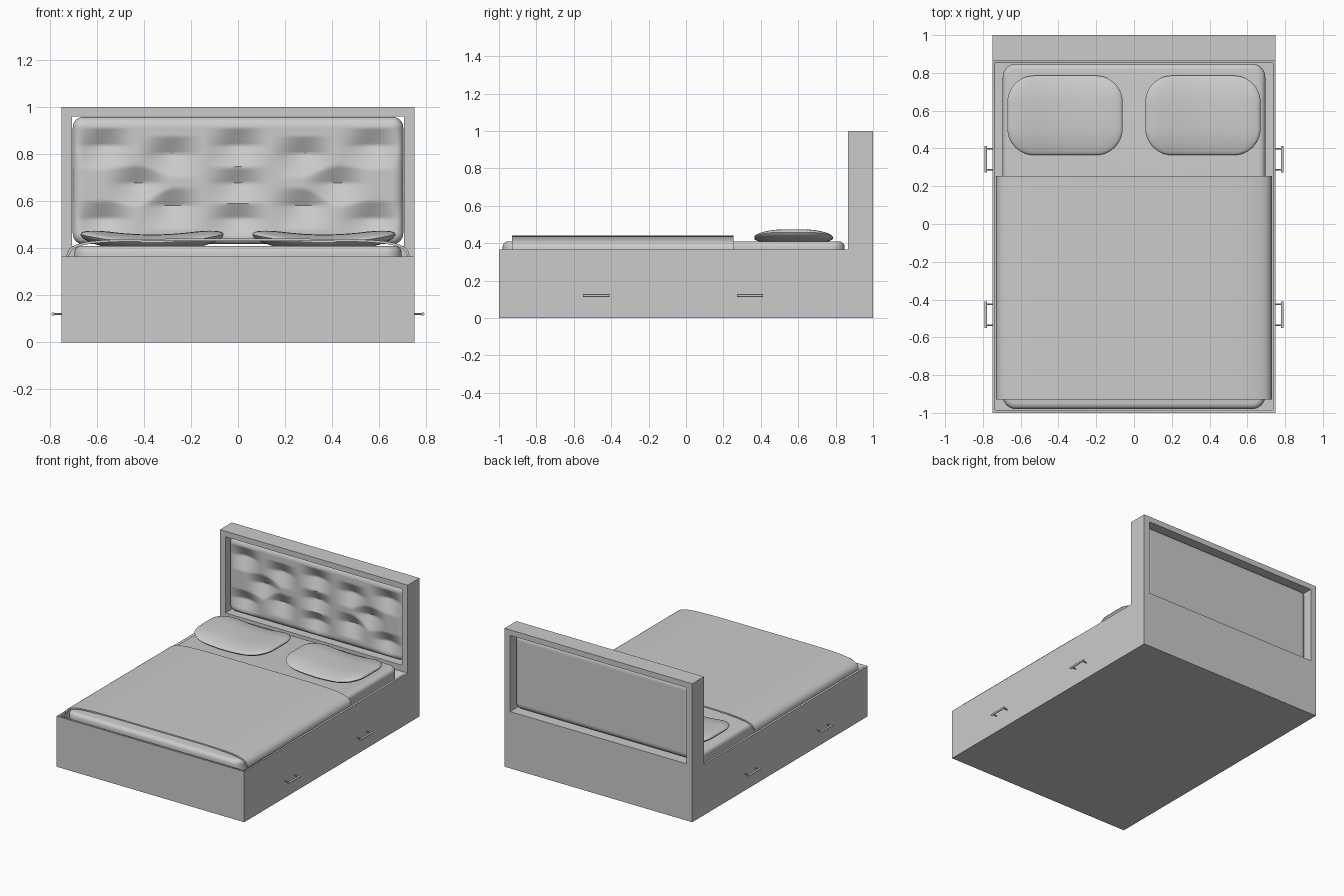
import bpy, bmesh
from math import sin, cos, pi, hypot, sqrt, radians
from mathutils import Vector

if "Cube" in bpy.data.objects:
    bpy.data.objects.remove(bpy.data.objects["Cube"], do_unlink=True)

grey = bpy.data.materials.new("plain_grey")
grey.use_nodes = True
COLOUR = (0.6, 0.6, 0.6, 1)
grey.diffuse_color = COLOUR
grey.node_tree.nodes["Principled BSDF"].inputs["Base Color"].default_value = COLOUR


def finish(name, bm, loc=(0, 0, 0), rot=(0, 0, 0)):
    """Turn a bmesh into a smooth-shaded grey object."""
    bmesh.ops.recalc_face_normals(bm, faces=bm.faces)
    mesh = bpy.data.meshes.new(name)
    bm.to_mesh(mesh)
    bm.free()
    mesh.materials.append(grey)
    ob = bpy.data.objects.new(name, mesh)
    bpy.context.collection.objects.link(ob)
    ob.location, ob.rotation_euler = loc, rot
    bpy.ops.object.select_all(action='DESELECT')
    ob.select_set(True)
    bpy.context.view_layer.objects.active = ob
    bpy.ops.object.shade_smooth_by_angle(angle=radians(35))
    return ob


def box(lo, hi):
    bm = bmesh.new()
    bmesh.ops.create_cube(bm, size=1)
    lo, hi = Vector(lo), Vector(hi)
    for v in bm.verts:
        v.co = (lo + hi) / 2 + v.co * (hi - lo)
    return bm


def extrude(points, axis, length):
    """Extrude a closed outline along an axis."""
    bm = bmesh.new()
    face = bm.faces.new([bm.verts.new(p) for p in points])
    new = bmesh.ops.extrude_face_region(bm, geom=[face])["geom"]
    move = Vector(axis) * length
    bmesh.ops.translate(bm, vec=move, verts=[g for g in new if isinstance(g, bmesh.types.BMVert)])
    return bm


def cut(ob, bm):
    """Subtract a box from an object and throw the cutter away."""
    cutter = finish("cutter", bm)
    cutter.hide_render = True
    mod = ob.modifiers.new("cut", 'BOOLEAN')
    mod.operation, mod.object, mod.solver = 'DIFFERENCE', cutter, 'EXACT'
    bpy.context.view_layer.objects.active = ob
    bpy.ops.object.modifier_apply(modifier=mod.name)
    bpy.data.objects.remove(cutter, do_unlink=True)


def cushion(name, half, radius, steps, top, bottom, loc, rot=(0, 0, 0)):
    """Two height fields over a rounded rectangle, joined at the rim."""
    bm = bmesh.new()
    spread = lambda i, n: 0.5 * ((2 * i / n - 1) + sin(pi / 2 * (2 * i / n - 1)))
    for height in (top, bottom):
        grid = []
        for j in range(steps[1] + 1):
            row = []
            for i in range(steps[0] + 1):
                p = [spread(i, steps[0]) * half[0], spread(j, steps[1]) * half[1]]
                core = [max(-h + radius, min(h - radius, c)) for c, h in zip(p, half)]
                d = [c - k for c, k in zip(p, core)]
                reach = max(abs(d[0]), abs(d[1]))
                scale = reach / hypot(*d) if reach else 0
                x, y = core[0] + d[0] * scale, core[1] + d[1] * scale
                puff = sqrt(max(0, 1 - (reach / radius) ** 2))
                if i in (0, steps[0]) or j in (0, steps[1]):
                    puff = 0
                row.append(bm.verts.new((x, y, height(x, y, puff))))
            grid.append(row)
        for a, b in zip(grid, grid[1:]):
            for i in range(steps[0]):
                bm.faces.new((a[i], a[i + 1], b[i + 1], b[i]))
    bmesh.ops.remove_doubles(bm, verts=bm.verts, dist=1e-5)
    return finish(name, bm, loc, rot)


# Box base and headboard frame in one side profile, then hollowed
profile = [(-1, 0), (1, 0), (1, 1), (0.865, 1), (0.865, 0.365), (-1, 0.365)]
frame = finish("bed_frame", extrude([(-0.75, y, z) for y, z in profile], (1, 0, 0), 1.5))
cut(frame, box((-0.735, -0.985, 0.2), (0.735, 0.852, 0.5)))
cut(frame, box((-0.705, 0.8, 0.41), (0.705, 1.1, 0.96)))

# Mattress with rounded corners and soft top edges
bm = box((-0.695, -0.98, 0.2), (0.695, 0.848, 0.41))
upright = [e for e in bm.edges if abs(e.verts[0].co.z - e.verts[1].co.z) > 0.1]
bmesh.ops.bevel(bm, geom=upright, offset=0.07, segments=8, profile=0.5, affect='EDGES')
rim = [e for e in bm.edges if all(v.co.z > 0.4 for v in e.verts)]
bmesh.ops.bevel(bm, geom=rim, offset=0.03, segments=5, profile=0.5, affect='EDGES')
finish("mattress", bm)


# Blanket arched over the mattress and tucked in at the sides
def arch(width, height, n=48):
    pts = []
    for i in range(n + 1):
        c, s = cos(pi * i / n), sin(pi * i / n)
        x = abs(c) ** (1 / 3) * width * (1 if c > 0 else -1)
        pts.append((x, -0.93, 0.3 + height * max(s, 0) ** (1 / 3)))
    return pts


outline = arch(0.73, 0.14) + arch(0.72, 0.13)[::-1]
finish("blanket", extrude(outline, (0, 1, 0), 1.183))

# Pillows, sagging in the middle
for side, label in ((1, "left"), (-1, "right")):
    def pillow_side(sign):
        def height(x, y, puff):
            belly = 1 - 0.3 * (y / 0.21) ** 2
            return 0.034 * (x / 0.305) ** 2 + sign * 0.034 * puff * belly
        return height
    cushion("pillow_" + label, (0.305, 0.21), 0.14, (48, 40),
            pillow_side(1), pillow_side(-1), (side * 0.365, 0.575, 0.424))

# Tufted headboard pad: rows of dents with a crease along the lower edge
rows = [(0.835, (-0.57, 0, 0.57)), (0.8, (-0.28, 0.28)), (0.675, (-0.42, 0, 0.42)),
        (0.58, (-0.28, 0.28)), (0.525, (-0.57, 0, 0.57))]
PAD_Z = 0.687


def tufted(x, y, puff):
    dent = 0
    for z, columns in rows:
        dz = y + PAD_Z - z
        fall = max(0, 1 - (dz / 0.075 if dz > 0 else -dz / 0.1))
        for cx in columns:
            across = max(0, 1 - abs(x - cx) / 0.15)
            dent = max(dent, fall * across * across * (3 - 2 * across))
    return puff * (0.038 - 0.04 * dent)


cushion("headboard_pad", (0.702, 0.27), 0.045, (130, 70), tufted,
        lambda x, y, puff: -0.035 * puff, (0, 0.925, PAD_Z), (pi / 2, 0, 0))


# Drawer handles: a round bar on two thin posts
def rod(name, centre, radius, length, rot):
    bm = bmesh.new()
    bmesh.ops.create_cone(bm, cap_ends=True, segments=16, radius1=radius, radius2=radius, depth=length)
    finish(name, bm, centre, rot)


for side, label in ((1, "left"), (-1, "right")):
    for y, place in ((-0.48, "front"), (0.343, "rear")):
        name = f"{label}_{place}_handle"
        rod(name + "_bar", (side * 0.785, y, 0.12), 0.007, 0.14, (pi / 2, 0, 0))
        for dy in (-0.055, 0.055):
            rod(name + "_post", (side * 0.765, y + dy, 0.12), 0.004, 0.04, (0, pi / 2, 0))
